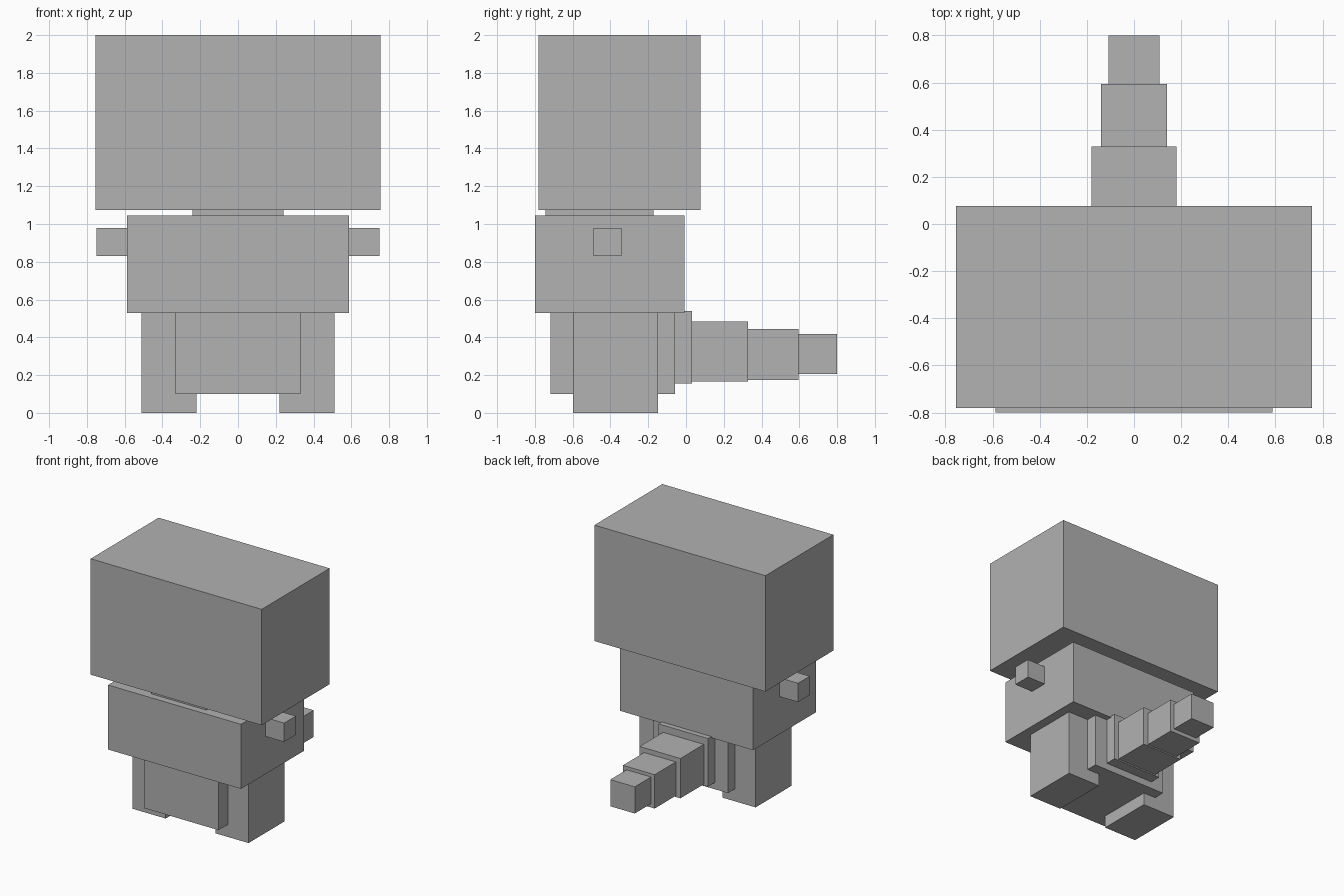
import bpy
import bmesh
from mathutils import Matrix, Vector

default = bpy.data.objects.get("Cube")
if default:
    bpy.data.objects.remove(default, do_unlink=True)

# Single plain grey
grey = bpy.data.materials.new("plain_grey")
grey.use_nodes = True
colour = (0.445, 0.445, 0.445, 1)
grey.diffuse_color = colour
grey.node_tree.nodes["Principled BSDF"].inputs["Base Color"].default_value = colour


def box(name, xs, ys, zs):
    """Box spanning the given (min, max) range on each axis."""
    low, high = Vector((xs[0], ys[0], zs[0])), Vector((xs[1], ys[1], zs[1]))
    size = high - low
    bm = bmesh.new()
    bmesh.ops.create_cube(bm, size=1, matrix=Matrix.Diagonal((*size, 1)))
    mesh = bpy.data.meshes.new(name)
    bm.to_mesh(mesh)
    bm.free()
    mesh.materials.append(grey)
    obj = bpy.data.objects.new(name, mesh)
    obj.location = (low + high) / 2
    bpy.context.collection.objects.link(obj)
    return obj


def centred(name, half_width, ys, zs):
    return box(name, (-half_width, half_width), ys, zs)


# Head, neck, torso and hips
centred("head", 0.755, (-0.78, 0.077), (1.075, 2.0))
centred("neck", 0.24, (-0.745, -0.173), (1.045, 1.075))
centred("torso", 0.587, (-0.80, -0.008), (0.53, 1.045))
centred("hips", 0.33, (-0.717, -0.057), (0.10, 0.53))

# Paired arms and legs
for side, s in (("left", 1), ("right", -1)):
    arm_x = sorted((s * 0.587, s * 0.75))
    leg_x = sorted((s * 0.22, s * 0.512))
    box(side + "_arm", arm_x, (-0.49, -0.342), (0.83, 0.98))
    box(side + "_leg", leg_x, (-0.598, -0.147), (0.0, 0.53))

# Tail segments, tapering backwards
centred("tail_base", 0.218, (-0.057, 0.033), (0.155, 0.54))
centred("tail_inner", 0.18, (0.033, 0.328), (0.165, 0.483))
centred("tail_middle", 0.14, (0.328, 0.595), (0.175, 0.445))
centred("tail_tip", 0.108, (0.595, 0.80), (0.205, 0.418))
